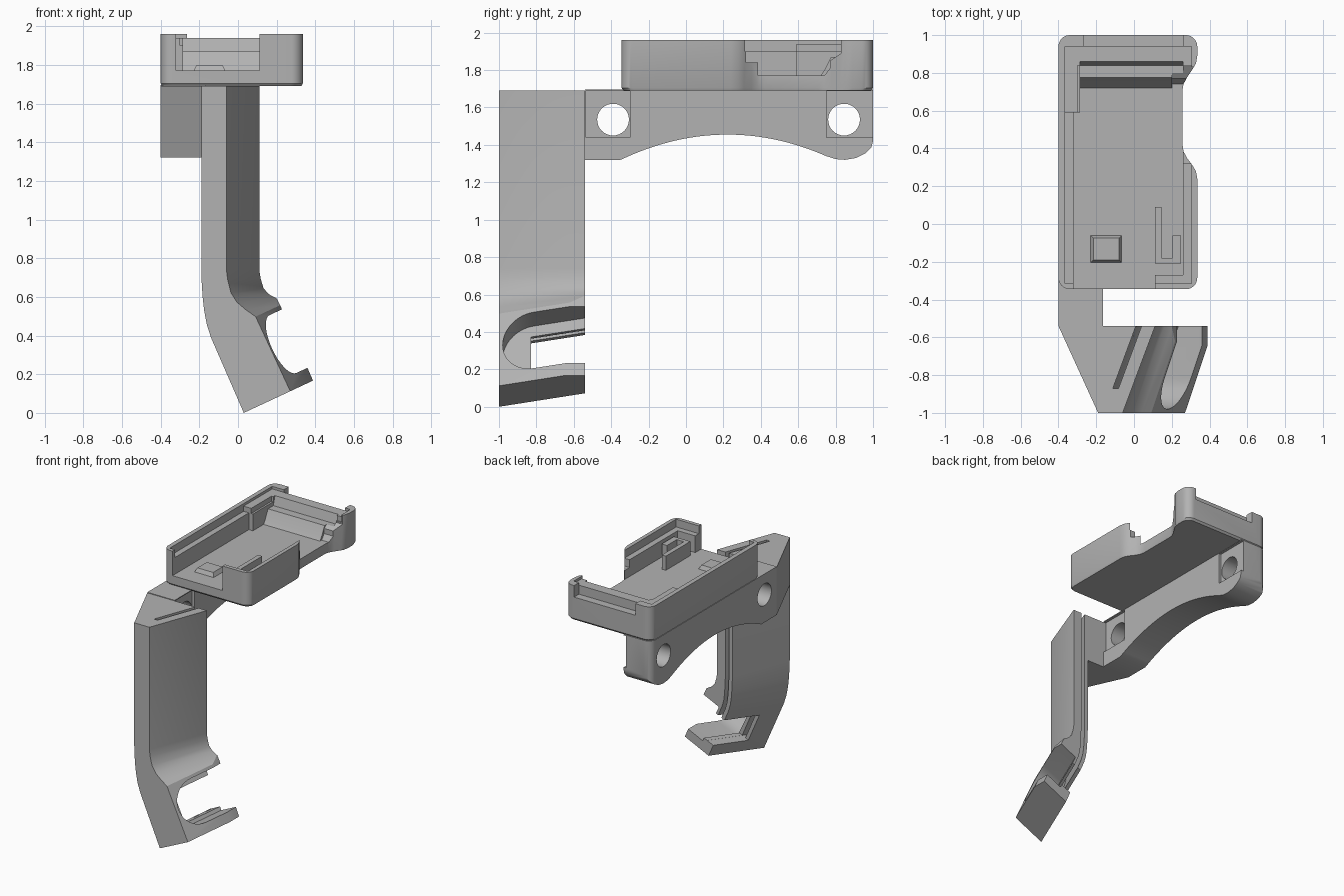
import bpy, bmesh, math
from mathutils import Vector

if "Cube" in bpy.data.objects:
    bpy.data.objects.remove(bpy.data.objects["Cube"], do_unlink=True)

GREY = (0.45, 0.45, 0.45, 1)
grey = bpy.data.materials.new("matte grey")
grey.use_nodes = True
grey.diffuse_color = GREY
grey.node_tree.nodes["Principled BSDF"].inputs["Base Color"].default_value = GREY


def loft(name, rings):
    """Closed solid through rings of points."""
    bm = bmesh.new()
    rows = [[bm.verts.new(p) for p in ring] for ring in rings]
    n = len(rows[0])
    for a, b in zip(rows, rows[1:]):
        for i in range(n):
            j = (i + 1) % n
            bm.faces.new((a[i], a[j], b[j], b[i]))
    bm.faces.new(rows[0])
    bm.faces.new(rows[-1])
    bmesh.ops.recalc_face_normals(bm, faces=bm.faces)
    mesh = bpy.data.meshes.new(name)
    bm.to_mesh(mesh)
    bm.free()
    mesh.materials.append(grey)
    ob = bpy.data.objects.new(name, mesh)
    bpy.context.collection.objects.link(ob)
    return ob


def prism_z(name, pts, lo, hi):
    return loft(name, [[(x, y, z) for x, y in pts] for z in (lo, hi)])


def prism_x(name, pts, lo, hi):
    return loft(name, [[(x, y, z) for y, z in pts] for x in (lo, hi)])


def box(name, x0, x1, y0, y1, z0, z1):
    return prism_z(name, [(x0, y0), (x1, y0), (x1, y1), (x0, y1)], z0, z1)


def arc(cx, cy, r, a0, a1, n=8):
    angles = [math.radians(a0 + (a1 - a0) * i / n) for i in range(n + 1)]
    return [(cx + r * math.cos(a), cy + r * math.sin(a)) for a in angles]


def boolean(ob, tools, operation="DIFFERENCE"):
    for tool in tools:
        tool.hide_render = True
        mod = ob.modifiers.new("cut", "BOOLEAN")
        mod.operation, mod.solver, mod.object = operation, "EXACT", tool
        bpy.context.view_layer.objects.active = ob
        bpy.ops.object.modifier_apply(modifier=mod.name)
        bpy.data.objects.remove(tool, do_unlink=True)


def smooth(ob):
    bpy.ops.object.select_all(action="DESELECT")
    ob.select_set(True)
    bpy.context.view_layer.objects.active = ob
    bpy.ops.object.shade_smooth_by_angle(angle=math.radians(30))


# Tray: rounded outline with a waist in the +x side
R = 0.06
outline = (arc(-0.4 + R, -0.345 + R, R, 180, 270) + arc(0.335 - R, -0.345 + R, R, 270, 360)
           + [(0.335, 0.24), (0.328, 0.28), (0.31, 0.31), (0.28, 0.35), (0.262, 0.385), (0.257, 0.42)]
           + [(0.257, 0.71), (0.262, 0.74), (0.28, 0.775), (0.31, 0.82), (0.328, 0.85), (0.335, 0.89)]
           + arc(0.335 - R, 1 - R, R, 0, 90) + arc(-0.4 + R, 1 - R, R, 90, 180))
mid = Vector((-0.0325, 0.3275))
small = [tuple(mid + (Vector(p) - mid) * 0.982) for p in outline]
tray = loft("tray", [[(x, y, 1.69) for x, y in small],
                     [(x, y, 1.705) for x, y in outline],
                     [(x, y, 1.96) for x, y in outline]])
lip = [(-0.365, -0.315), (0.305, -0.315), (0.305, 0.84), (-0.3, 0.84), (-0.3, 0.59), (-0.365, 0.59)]
stairs = [(-0.27, 2.1), (-0.27, 1.77), (0.72, 1.77), (0.74, 1.8), (0.775, 1.87),
          (0.84, 1.87), (0.86, 1.94), (0.86, 2.1)]
side_gap = [(0.32, 2.1), (0.32, 1.84), (0.385, 1.84), (0.385, 1.77), (0.74, 1.77),
            (0.77, 1.81), (0.77, 1.85), (0.83, 1.89), (0.83, 2.1)]
boolean(tray, [
    box("rim_cut", -0.365, 0.305, -0.315, 0.94, 1.94, 2.1),
    prism_z("lip_cut", lip, 1.9, 2.1),
    prism_x("stair_cut", stairs, -0.285, 0.26),
    box("floor_cut", -0.32, -0.27, -0.27, 0.59, 1.77, 2.1),
    box("front_gap", -0.32, 0.11, -0.5, -0.2, 1.77, 2.1),
    box("back_gap", -0.265, 0.26, 0.94, 1.1, 1.87, 2.1),
    prism_x("side_gap", side_gap, 0.2, 0.5),
])
smooth(tray)

# Raised pad and clip on the tray floor
def rect(x0, x1, y0, y1, z):
    return [(x0, y0, z), (x1, y0, z), (x1, y1, z), (x0, y1, z)]

loft("floor_pad", [rect(-0.235, -0.06, -0.21, -0.055, 1.76),
                   rect(-0.215, -0.08, -0.19, -0.075, 1.8)])
box("clip_long", 0.11, 0.145, -0.21, 0.09, 1.76, 1.88)
box("clip_cross", 0.11, 0.25, -0.21, -0.18, 1.76, 1.88)
box("clip_short", 0.205, 0.25, -0.21, -0.06, 1.76, 1.88)

# Mounting plate with arched lower edge and two screw holes
arch = []
for i in range(25):
    t = i / 24
    arch.append((-0.35 + 1.1 * t, 1.32 + 0.02 * t + 0.5 * t * (1 - t)))
side = ([(-0.54, 1.695), (-0.54, 1.32)] + arch
        + [(0.8, 1.324), (0.85, 1.32), (0.91, 1.33), (0.96, 1.355), (0.99, 1.385), (1.0, 1.42), (1.0, 1.695)])
plate = prism_x("mounting_plate", side, -0.4, -0.165)
rounded = [(-0.4, -0.6), (0.0, -0.6), (0.0, 1.0)] + arc(-0.4 + R, 1 - R, R, 90, 180)
boolean(plate, [prism_z("corner_round", rounded, 1.2, 1.8)], "INTERSECT")
boolean(plate, [prism_x("screw_hole", arc(y, 1.535, 0.085, 0, 348.75, 31), -0.6, 0.1)
                for y in (-0.39, 0.845)])
boolean(plate, [box("back_pocket", -0.185, 0, 0.75, 1.1, 1.44, 1.688),
                box("front_pocket", -0.185, 0, -0.535, -0.3, 1.44, 1.688)])
smooth(plate)

# Wedge joining plate and arm
prism_z("arm_bracket", [(-0.4, -0.54), (-0.19, -1), (-0.175, -1), (-0.005, -0.54)], 1.32, 1.69)

# Arm: skewed section carried down a bent path (x, z, tilt in degrees, thickness)
SKEW, TILT = 0.37, 25
path = [(-0.19, 1.69, 0, 0.13), (-0.19, 0.74, 0, 0.13), (-0.188, 0.68, 3, 0.135),
        (-0.183, 0.6, 8, 0.148), (-0.175, 0.53, 14, 0.175), (-0.162, 0.46, 20, 0.215),
        (-0.14, 0.39, TILT, 0.255), (0.03, 0, TILT, 0.265)]


def place(x, z, tilt, section):
    c, s = math.cos(math.radians(tilt)), math.sin(math.radians(tilt))
    return [(x + c * u, y, z + s * u) for u, y in section]


def arm_section(t):
    reach = min(t + SKEW * 0.46, 0.395)
    knee = min(-1 + (reach - t) / SKEW, -0.545)
    return [(0, -1), (t, -1), (reach, knee), (reach, -0.54), (SKEW * 0.46, -0.54)]


def skewed(u0, u1, y0, y1):
    return [(u + SKEW * (y + 1), y) for u, y in ((u0, y0), (u1, y0), (u1, y1), (u0, y1))]


arm = loft("arm", [place(x, z, a, arm_section(t)) for x, z, a, t in path])

# Thin channel inside the arm, open at the back and top
channel_path = [(-0.19, 1.8, 0, 0)] + path[1:-1] + [(-0.012, 0.09, TILT, 0)]
channel = loft("channel_cut", [place(x, z, a, skewed(0.03, 0.06, -0.87, -0.5))
                               for x, z, a, t in channel_path])


# Round-ended pocket and square window in the hook, in the tilted frame
def hook(name, pts, u0, u1, skew):
    c, s = math.cos(math.radians(TILT)), math.sin(math.radians(TILT))
    rings = []
    for base in (u0, u1):
        ring = []
        for y, v in pts:
            u = base + skew * (y + 1)
            ring.append((0.03 + c * u - s * v, y, s * u + c * v))
        rings.append(ring)
    return loft(name, rings)


slot = [(-0.45, 0.072)] + arc(-0.815, 0.237, 0.165, 270, 90, 18) + [(-0.45, 0.402)]
window = [(-0.83, 0.1), (-0.45, 0.1), (-0.45, 0.34), (-0.83, 0.34)]
boolean(arm, [channel, hook("pocket_cut", slot, 0.09, 0.8, SKEW),
              hook("window_cut", window, -0.3, 0.8, 0)])
smooth(arm)
